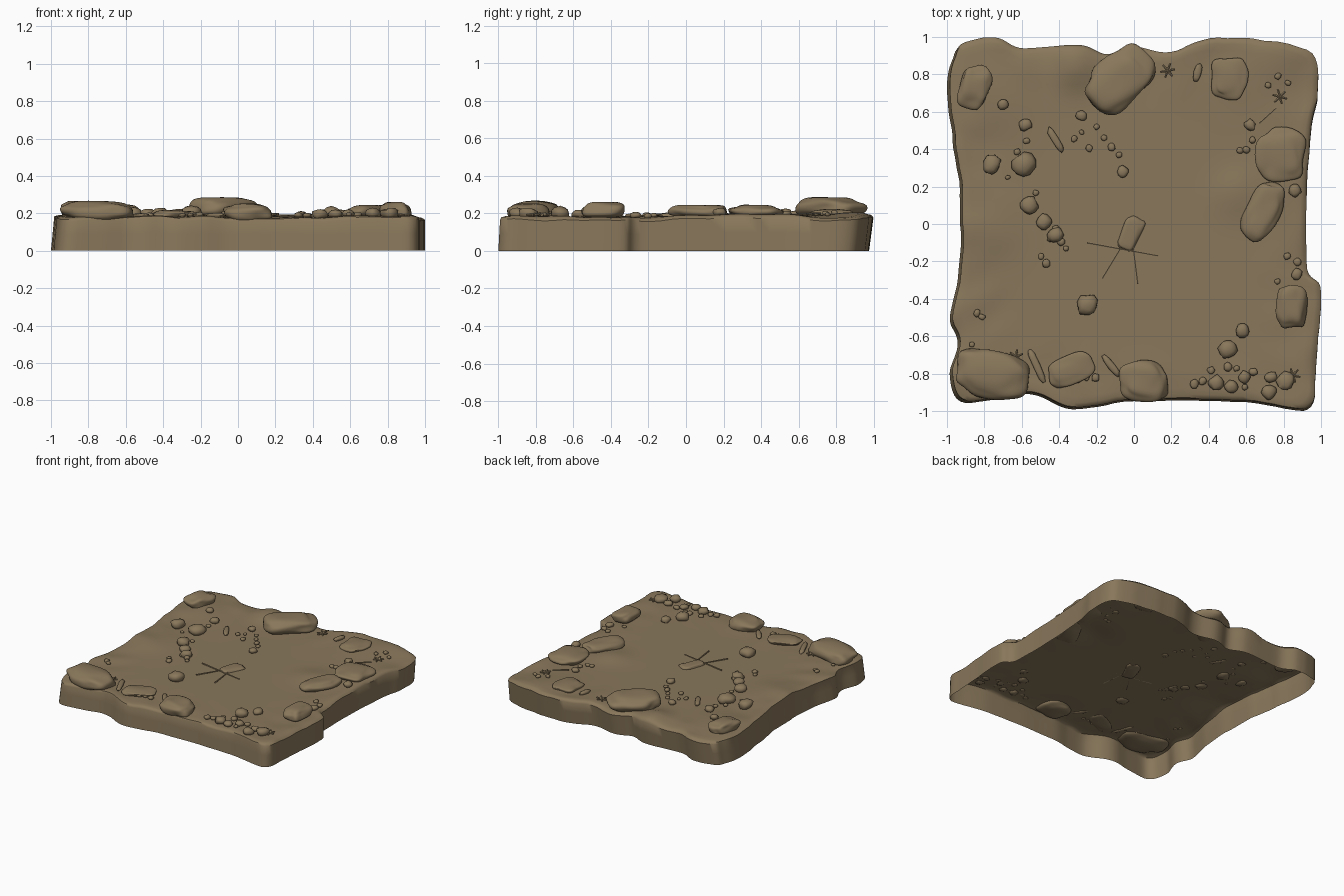
import bpy, bmesh, math, random
from mathutils import Vector, Matrix, noise

if "Cube" in bpy.data.objects:
    bpy.data.objects.remove(bpy.data.objects["Cube"])

random.seed(4)
earth = bpy.data.materials.new("earth brown")
earth.diffuse_color = (0.25, 0.185, 0.105, 1)
earth.use_nodes = True
earth.node_tree.nodes["Principled BSDF"].inputs["Base Color"].default_value = earth.diffuse_color


def finish(name, bm, angle=60):
    me = bpy.data.meshes.new(name)
    bmesh.ops.recalc_face_normals(bm, faces=bm.faces)
    bm.to_mesh(me)
    bm.free()
    me.materials.append(earth)
    ob = bpy.data.objects.new(name, me)
    bpy.context.collection.objects.link(ob)
    bpy.ops.object.select_all(action='DESELECT')
    ob.select_set(True)
    bpy.context.view_layer.objects.active = ob
    bpy.ops.object.shade_smooth_by_angle(angle=math.radians(angle))


# low mounds in the ground: x, y, radius, height
MOUNDS = [(-.84, 0, .2, .028), (-.3, .86, .12, .045), (-.8, .7, .25, .02),
          (.55, .17, .12, .022), (.95, .3, .2, .02), (.6, .95, .3, .02)]


def height(x, y):
    z = 0.182
    for mx, my, r, h in MOUNDS:
        z += h * math.exp(-((x - mx) ** 2 + (y - my) ** 2) / (r * r))
    edge = max(0, max(abs(x), abs(y)) - 0.6) / 0.4
    return z + edge * 0.018 * noise.noise(Vector((x * 6, y * 6, 1)))


# ragged slab outline seen from above, smoothed into a closed curve
OUTLINE = [(-.97, .91), (-.92, .97), (-.75, 1), (-.6, .94), (-.3, .96), (-.15, .91), (0, .955),
           (.2, .92), (.45, 1), (.92, .93), (.98, .7), (.94, .45), (.92, -.2), (1, -.36),
           (.97, -.75), (.93, -.99), (.6, -.95), (0, -.95), (-.33, -.99), (-.55, -.91),
           (-.9, -.955), (-.985, -.8), (-.94, -.65), (-.985, -.5), (-.935, -.25), (-.93, .15),
           (-.97, .45), (-1, .75)]


def smooth_outline(points, steps=8):
    out, n = [], len(points)
    for i in range(n):
        a, b, c, d = (Vector(points[(i + k) % n]) for k in (-1, 0, 1, 2))
        for s in range(steps):
            t = s / steps
            p = 0.5 * (2 * b + (c - a) * t + (2 * a - 5 * b + 4 * c - d) * t * t
                       + (3 * b - a - 3 * c + d) * t ** 3)
            p *= 1 + 0.01 * noise.noise(Vector((p.x * 9, p.y * 9, 0)))
            out.append(Vector(max(-1, min(1, v)) for v in p))
    return out


# hollow slab: wall rings, then rings shrinking over the top, open underneath
bm = bmesh.new()
rim = smooth_outline(OUTLINE)
rings = []
for lvl in (0, 0.5, 0.9):
    ring = []
    for x, y in rim:
        x *= 1 - 0.018 * lvl if x < 0 else 1
        y *= 1 - 0.025 * (1 - lvl) if y > 0 else 1 - 0.01 * lvl
        ring.append(bm.verts.new((x, y, lvl * height(x, y))))
    rings.append(ring)
for s in [0.985, 0.965] + [0.93 - 0.05 * i for i in range(18)]:
    rings.append([bm.verts.new((p.x * s, p.y * s,
                                height(p.x * s, p.y * s) - (0.006 if s > 0.98 else 0))) for p in rim])
n = len(rim)
for a, b in zip(rings, rings[1:]):
    for i in range(n):
        bm.faces.new((a[i], a[(i + 1) % n], b[(i + 1) % n], b[i]))
bm.faces.new(rings[-1])
finish("ground_slab", bm, 45)


def rock(bm, x, y, rx, ry, rz, z, rot=0.0, sub=3, rough=0.2, boxy=0.75):
    """Rounded irregular stone added to a mesh."""
    seed = Vector((x * 9, y * 9, 3))
    m = Matrix.Translation((x, y, z)) @ Matrix.Rotation(math.radians(rot), 4, 'Z')
    for v in bmesh.ops.create_icosphere(bm, subdivisions=sub, radius=1)['verts']:
        c = v.co.copy()
        k = 1 + rough * noise.noise(c * 1.3 + seed)
        q = [math.copysign(abs(t) ** boxy, t) for t in c]
        v.co = m @ Vector((q[0] * rx * k, q[1] * ry * k, q[2] * rz * k))


# big boulders: x, y, rx, ry, top z, rotation
BOULDERS = [(-.85, .73, .08, .115, .265, -15), (-.08, .77, .19, .135, .285, 42),
            (.51, .78, .1, .11, .222, 0), (.79, .37, .13, .14, .242, 0),
            (.69, .07, .09, .155, .245, -25), (.84, -.44, .08, .12, .262, 0),
            (.05, -.84, .13, .105, .252, -5), (-.76, -.8, .2, .125, .265, -14),
            (-.34, -.78, .13, .075, .215, 22)]
for i, (x, y, rx, ry, top, rot) in enumerate(BOULDERS):
    low = 0.15 if y < -0.79 else 0.17
    bm = bmesh.new()
    rock(bm, x, y, rx, ry, (top - low) / 2, (top + low) / 2, rot, 4)
    finish(f"boulder_{i + 1}", bm)


def pebble(bm, x, y, r):
    rock(bm, x, y, r, r * random.uniform(.8, 1.15), r * .65, height(x, y) + r * .4,
         random.uniform(0, 180), 2, 0.25, 0.85)


# larger pebbles: x, y, radius
bm = bmesh.new()
for p in [(-.7, .64, .03), (-.58, .53, .035), (-.76, .32, .055), (-.59, .32, .058),
          (-.56, .1, .045), (-.48, .01, .04), (-.42, -.06, .045), (-.28, .58, .03),
          (-.06, .28, .03), (.62, .53, .028), (.86, .18, .035), (.87, -.27, .028),
          (.58, -.57, .035), (.5, -.67, .05), (.44, -.85, .042), (.52, -.87, .035),
          (.59, -.82, .03), (.72, -.9, .04), (.73, -.82, .03), (.81, -.84, .045),
          (-.25, -.43, .055)]:
    pebble(bm, *p)
finish("large_pebbles", bm)

# small pebbles scattered in patches: x, y, half width, half depth, count
bm = bmesh.new()
for x, y, w, d, count in [(-.2, .44, .14, .08, 7), (-.43, -.12, .08, .1, 6), (-.6, .3, .1, .15, 4),
                          (.6, .42, .05, .03, 3), (.77, .77, .08, .03, 3), (.82, -.25, .08, .08, 3),
                          (.48, -.82, .18, .06, 8), (-.28, -.86, .1, .05, 4), (-.84, -.55, .04, .1, 3)]:
    for k in range(count):
        pebble(bm, x + w * (2 * (k + .5) / count - 1), y + random.uniform(-d, d), random.uniform(.014, .024))
finish("small_pebbles", bm)

# long splinter stones: x, y, half length, direction
bm = bmesh.new()
for x, y, l, rot in [(-.42, .45, .075, -58), (-.52, -.76, .1, -66), (-.12, -.76, .07, -52),
                     (.34, .81, .05, 75)]:
    rock(bm, x, y, l, .02, .014, height(x, y) + .008, rot, 2)
finish("splinter_stones", bm)

# flat stone in the middle
bm = bmesh.new()
rock(bm, -.02, -.05, .095, .05, .016, .185, 65, 3, .25, .6)
finish("flat_stone", bm)


def stick(bm, a, b, r, lift):
    a, b = (Vector((p[0], p[1], height(*p) + lift)) for p in (a, b))
    d = b - a
    m = Matrix.Translation((a + b) / 2) @ d.to_track_quat('Z', 'Y').to_matrix().to_4x4()
    bmesh.ops.create_cone(bm, cap_ends=True, segments=6, radius1=r, radius2=r * .6,
                          depth=d.length, matrix=m)


# crossed twigs in the middle and one near the back
bm = bmesh.new()
for a, b in [((-.25, -.1), (.13, -.17)), ((-.17, -.29), (-.06, -.11)), ((.02, -.32), (-.01, -.08)),
             ((.67, .54), (.76, .62))]:
    stick(bm, a, b, .006, .004)
finish("twigs", bm, 40)

# small star-shaped tufts
bm = bmesh.new()
for x, y in [(.78, .68), (.85, -.81), (-.63, -.71), (.18, .82)]:
    for k in range(6):
        t = k * math.pi / 3 + x
        stick(bm, (x, y), (x + .04 * math.cos(t), y + .04 * math.sin(t)), .009, .008)
finish("tufts", bm, 40)
